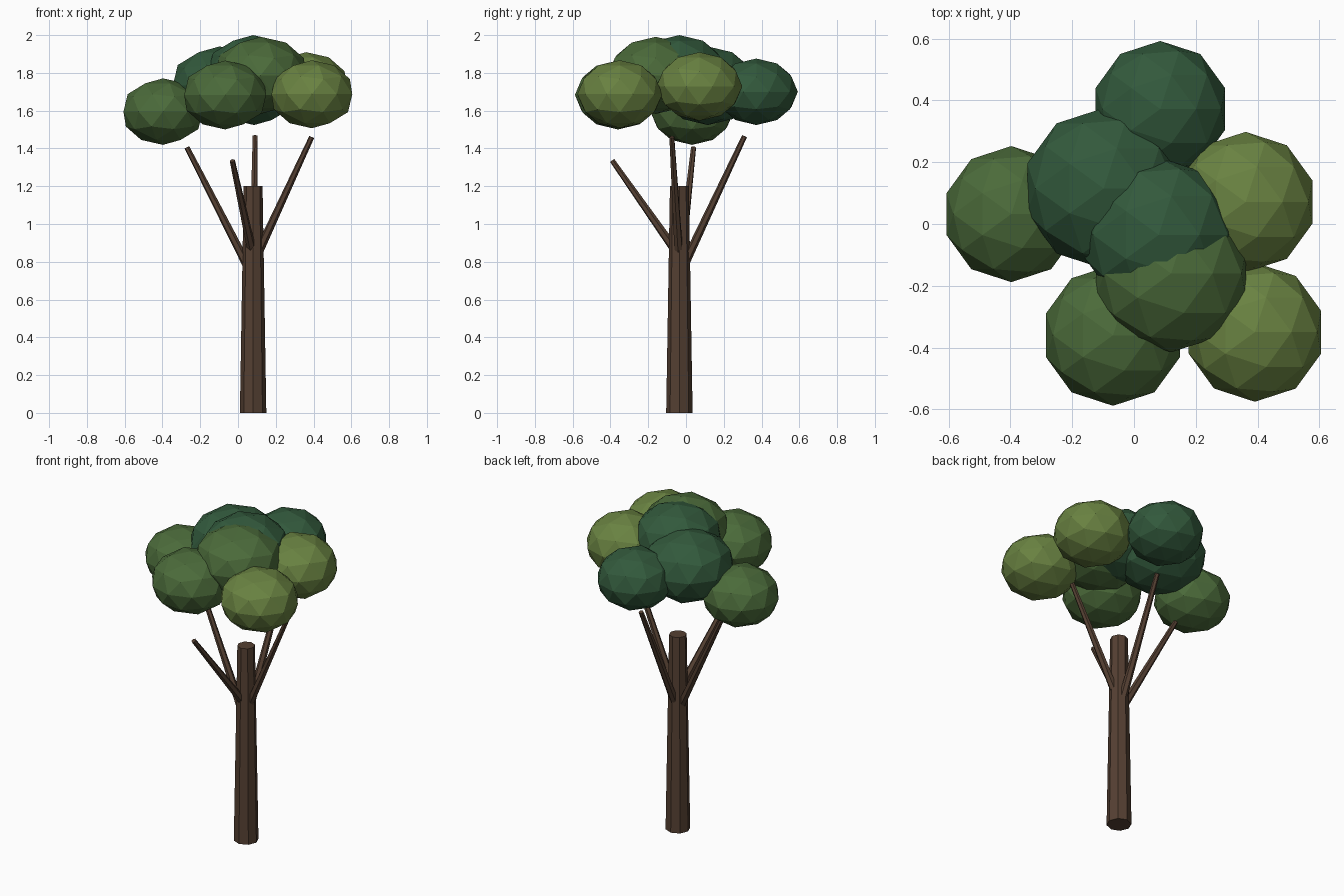
import bpy
from mathutils import Vector

if "Cube" in bpy.data.objects:
    bpy.data.objects.remove(bpy.data.objects["Cube"])


def material(name, rgb):
    m = bpy.data.materials.new(name)
    m.diffuse_color = (*rgb, 1)
    m.use_nodes = True
    m.node_tree.nodes["Principled BSDF"].inputs["Base Color"].default_value = m.diffuse_color
    return m


BARK = material("bark", (0.09, 0.051, 0.032))
GREEN = material("leaf_green", (0.07, 0.145, 0.042))
DARK = material("leaf_dark", (0.032, 0.10, 0.045))
OLIVE = material("leaf_olive", (0.141, 0.223, 0.053))


def limb(name, start, end, r1, r2, sides):
    """Tapered flat-faced cylinder between two points."""
    a, b = Vector(start), Vector(end)
    d = b - a
    bpy.ops.mesh.primitive_cone_add(vertices=sides, radius1=r1, radius2=r2,
                                    depth=d.length, location=(a + b) / 2)
    o = bpy.context.object
    o.name = name
    if d.xy.length > 1e-6:
        o.rotation_euler = d.to_track_quat('Z', 'Y').to_euler()
    o.data.materials.append(BARK)


def leaf_clump(name, centre, r, mat):
    """Low-poly ball, slightly squashed in height."""
    bpy.ops.mesh.primitive_ico_sphere_add(subdivisions=2, radius=r, location=centre)
    o = bpy.context.object
    o.name = name
    o.scale.z = 0.8
    o.data.materials.append(mat)


# Trunk
TX, TY = 0.08, -0.035
limb("trunk", (TX, TY, 0), (TX, TY, 1.2), 0.07, 0.05, 8)

# Branches: height where they leave the trunk axis, and tip
branches = {
    "branch_left": (0.72, (-0.27, 0.04, 1.405)),
    "branch_front": (0.83, (-0.03, -0.39, 1.335)),
    "branch_back": (0.73, (0.09, 0.31, 1.465)),
    "branch_right": (0.79, (0.39, -0.075, 1.46)),
}
for name, (z, tip) in branches.items():
    limb(name, (TX, TY, z), tip, 0.025, 0.014, 6)

# Crown
leaf_clump("crown_top", (0.08, -0.035, 1.80), 0.25, DARK)
leaf_clump("crown_top_front", (0.12, -0.16, 1.787), 0.255, GREEN)
leaf_clump("crown_back_left", (-0.098, 0.115, 1.732), 0.26, DARK)
leaf_clump("crown_back", (0.085, 0.372, 1.70), 0.22, DARK)
leaf_clump("crown_left", (-0.397, 0.032, 1.595), 0.22, GREEN)
leaf_clump("crown_front_left", (-0.068, -0.36, 1.683), 0.228, GREEN)
leaf_clump("crown_front_right", (0.391, -0.35, 1.687), 0.225, OLIVE)
leaf_clump("crown_right", (0.361, 0.071, 1.728), 0.227, OLIVE)
